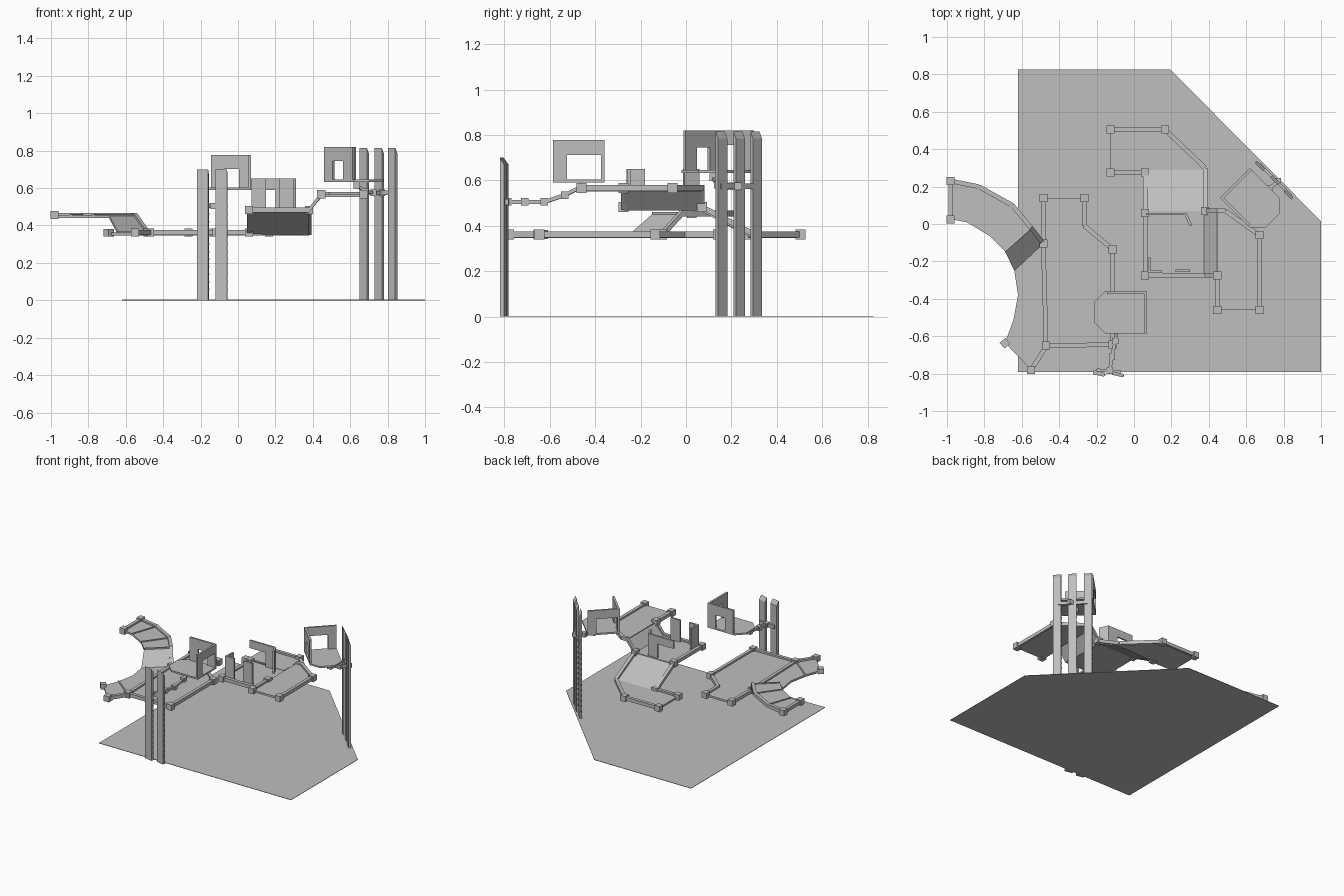
import bpy, math
from mathutils import Vector, Matrix

if "Cube" in bpy.data.objects:
    bpy.data.objects.remove(bpy.data.objects["Cube"])

grey = bpy.data.materials.new("light_grey")
grey.use_nodes = True
grey.diffuse_color = (0.52, 0.52, 0.52, 1)
grey.node_tree.nodes["Principled BSDF"].inputs["Base Color"].default_value = (0.52, 0.52, 0.52, 1)


def make(name, verts, faces):
    mesh = bpy.data.meshes.new(name)
    mesh.from_pydata([tuple(v) for v in verts], [], faces)
    mesh.materials.append(grey)
    obj = bpy.data.objects.new(name, mesh)
    bpy.context.collection.objects.link(obj)
    return obj


def prism(name, top, offset):
    """Solid between a counter-clockwise outline and its copy moved by offset."""
    n = len(top)
    top = [Vector(v) for v in top]
    verts = top + [v + Vector(offset) for v in top]
    faces = [list(range(n)), list(range(2 * n - 1, n - 1, -1))]
    faces += [[i, i + n, (i + 1) % n + n, (i + 1) % n] for i in range(n)]
    return make(name, verts, faces)


def slab(name, outline, z, thick=0.015):
    return prism(name, [(x, y, z) for x, y in outline], (0, 0, -thick))


def beam(name, a, b, w=0.024, h=0.026):
    """Box running from a to b, width w across and height h upright."""
    a, b = Vector(a), Vector(b)
    side = (b - a).cross(Vector((0, 0, 1))).normalized() * w / 2
    up = Vector((0, 0, h / 2))
    return prism(name, [a - side - up, a + side - up, a + side + up, a - side + up], b - a)


def box(name, centre, size, turn=0):
    s = size / 2
    obj = prism(name, [(-s, -s, s), (s, -s, s), (s, s, s), (-s, s, s)], (0, 0, -size))
    obj.data.transform(Matrix.Translation(centre) @ Matrix.Rotation(math.radians(turn), 4, "Z"))
    return obj


def rail(name, points, posts=()):
    for a, b in zip(points, points[1:]):
        beam(name + "_rail", a, b)
    for i in posts:
        box(name + "_post", points[i], 0.043)


LOW, MID, HIGH, FAN = 0.362, 0.483, 0.567, 0.455

# Ground
slab("ground", [(-0.62, -0.79), (1, -0.79), (1, 0.015), (0.195, 0.825), (-0.62, 0.825)], 0.003, 0.003)

# West platform
west = [(-0.485, 0.14), (-0.485, -0.105), (-0.47, -0.65), (-0.115, -0.645),
        (-0.115, -0.135), (-0.265, -0.01), (-0.265, 0.14)]
slab("west_floor", west, LOW)
rail("west", [(x, y, LOW) for x, y in west], (0, 1, 2, 3, 4, 6))

# Curved walkway: lower part, ramp and raised part
slab("walkway_lower_floor", [(-0.485, -0.105), (-0.64, -0.25), (-0.62, -0.38), (-0.645, -0.515),
                             (-0.69, -0.635), (-0.55, -0.78), (-0.47, -0.655)], LOW)
rail("walkway_end", [(-0.47, -0.655, LOW), (-0.55, -0.78, LOW)], (1,))
box("walkway_end_post", (-0.69, -0.637, LOW), 0.04, 40)
beam("walkway_seam", (-0.645, -0.515, LOW), (-0.47, -0.655, LOW), 0.01, 0.012)
prism("walkway_ramp", [(-0.485, -0.105, LOW), (-0.55, -0.02, FAN), (-0.69, -0.145, FAN),
                       (-0.64, -0.25, LOW)], (0, 0, -0.015))
outer = [(-0.98, 0.23), (-0.83, 0.2), (-0.65, 0.1), (-0.55, -0.02)]
inner = [(-0.98, 0.025), (-0.895, 0.01), (-0.77, -0.065), (-0.69, -0.145)]
for i in range(3):
    slab("walkway_upper_floor", [outer[i], inner[i], inner[i + 1], outer[i + 1]], FAN)
    beam("walkway_seam", (*outer[i + 1], FAN), (*inner[i + 1], FAN), 0.01, 0.012)
rail("walkway", [(*inner[0], FAN)] + [(*p, FAN) for p in outer] + [(-0.485, -0.105, LOW)], (0, 1))

# East platforms: low, middle and high, joined by ramps
slab("low_floor", [(-0.125, 0.275), (0.06, 0.275), (0.38, 0.29), (0.38, 0.305),
                   (0.165, 0.505), (-0.125, 0.505)], LOW)
prism("low_ramp", [(0.06, 0.06, MID), (0.38, 0.06, MID), (0.38, 0.29, LOW), (0.06, 0.29, LOW)],
      (0, 0, -0.015))
slab("middle_floor", [(0.06, -0.275), (0.375, -0.275), (0.375, 0.07), (0.06, 0.07)], MID)
prism("high_ramp", [(0.375, -0.275, MID), (0.45, -0.275, HIGH), (0.45, 0.07, HIGH),
                    (0.375, 0.07, MID)], (0, 0, -0.015))
slab("high_floor", [(0.445, -0.46), (0.67, -0.46), (0.67, -0.06), (0.49, 0.07), (0.445, 0.07)], HIGH)
rail("low_north", [(-0.125, 0.505, LOW), (0.165, 0.505, LOW), (0.38, 0.3, LOW),
                   (0.38, 0.07, MID), (0.445, 0.07, HIGH), (0.49, 0.07, HIGH),
                   (0.67, -0.06, HIGH), (0.67, -0.46, HIGH)], (0, 1, 3, 6, 7))
rail("low_south", [(-0.125, 0.275, LOW), (0.06, 0.275, LOW), (0.06, 0.06, MID),
                   (0.06, -0.275, MID), (0.38, -0.275, MID), (0.445, -0.275, HIGH),
                   (0.445, -0.46, HIGH)], (0, 1, 2, 3, 5, 6))


# Booths, built around the corner where their two walls meet
def booth(name, corner, z, turn):
    t = 0.015
    place = Matrix.Translation((*corner, z)) @ Matrix.Rotation(math.radians(turn), 4, "Z")
    parts = [slab(name + "_floor", [(0, 0), (-0.225, 0), (-0.285, -0.06), (-0.285, -0.165),
                                    (-0.225, -0.225), (0, -0.225)], 0.0, 0.012)]
    # Side wall with an opening that reaches the corner
    parts.append(prism(name + "_side_wall", [(0, 0, 0.11), (0, 0, 0.175), (0, -0.225, 0.175),
                       (0, -0.225, 0), (0, -0.165, 0), (0, -0.165, 0.11)], (-t, 0, 0)))
    # Back wall with a doorway
    parts.append(prism(name + "_back_wall", [(-0.215, 0, 0), (-0.215, 0, 0.175), (0, 0, 0.175),
                       (0, 0, 0), (-0.065, 0, 0), (-0.065, 0, 0.1), (-0.145, 0, 0.1),
                       (-0.145, 0, 0)], (0, -t, 0)))
    for p in parts:
        p.data.transform(place)


booth("west_booth", (0.07, -0.36), 0.603, 0)
booth("east_booth", (0.46, 0.14), 0.645, 135)

# Middle screens
prism("screen_wall", [(0.065, 0.06, 0.59), (0.065, 0.06, 0.65), (0.28, 0.06, 0.65),
                      (0.28, 0.06, MID), (0.2, 0.06, MID), (0.2, 0.06, 0.59)], (0, -0.012, 0))
for name, a, b in (("screen_wing", (0.275, 0.055), (0.305, -0.01)),
                   ("left_screen_side", (0.085, -0.18), (0.08, -0.26)),
                   ("left_screen_front", (0.075, -0.255), (0.15, -0.255)),
                   ("right_screen", (0.222, -0.25), (0.3, -0.25))):
    beam(name, (*a, 0.565), (*b, 0.565), 0.014, 0.17)


# Pillars with sloped tops and small teeth along one edge
def pillar(name, a, b, height, depth):
    (ax, ay), (bx, by) = a, b
    d = Vector((by - ay, ax - bx)).normalized() * depth
    prism(name, [(ax, ay, 0), (ax + d.x, ay + d.y, 0), (bx + d.x, by + d.y, 0), (bx, by, 0)],
          (0, 0, height - 0.03))
    make(name + "_top", [(ax, ay, height - 0.03), (bx, by, height - 0.03),
                         (bx + d.x, by + d.y, height - 0.03), (ax + d.x, ay + d.y, height - 0.03),
                         (ax + d.x, ay + d.y, height), (bx + d.x, by + d.y, height)],
         [[3, 2, 1, 0], [0, 1, 5, 4], [0, 4, 3], [1, 2, 5], [2, 3, 4, 5]])
    for i in range(12):
        box(name + "_tooth", (bx + d.x / 2, by + d.y / 2, 0.06 + i * 0.04), 0.008)


pillar("west_pillar", (-0.215, -0.782), (-0.155, -0.795), 0.7, 0.022)
pillar("west_pillar", (-0.115, -0.788), (-0.055, -0.802), 0.7, 0.018)
for x, y in ((0.66, 0.335), (0.74, 0.26), (0.812, 0.182)):
    pillar("east_pillar", (x + 0.04, y - 0.04), (x, y), 0.815, -0.016)


# Jointed support arms
def arm(name, points):
    for a, b in zip(points, points[1:]):
        beam(name + "_rod", a, b, 0.018, 0.018)
    for p in points:
        box(name + "_joint", p, 0.033)


arm("west_arm", [(-0.13, -0.785, 0.505), (-0.118, -0.71, 0.505), (-0.1, -0.625, 0.505),
                 (-0.085, -0.535, 0.535), (-0.075, -0.465, 0.57)])
arm("east_arm", [(0.77, 0.23, 0.575), (0.725, 0.19, 0.575), (0.68, 0.14, 0.58), (0.635, 0.12, 0.615)])
beam("west_arm_mount", (-0.2, -0.78, 0.505), (-0.07, -0.79, 0.505), 0.015, 0.025)
beam("east_arm_mount", (0.67, 0.32, 0.575), (0.84, 0.15, 0.575), 0.015, 0.025)
